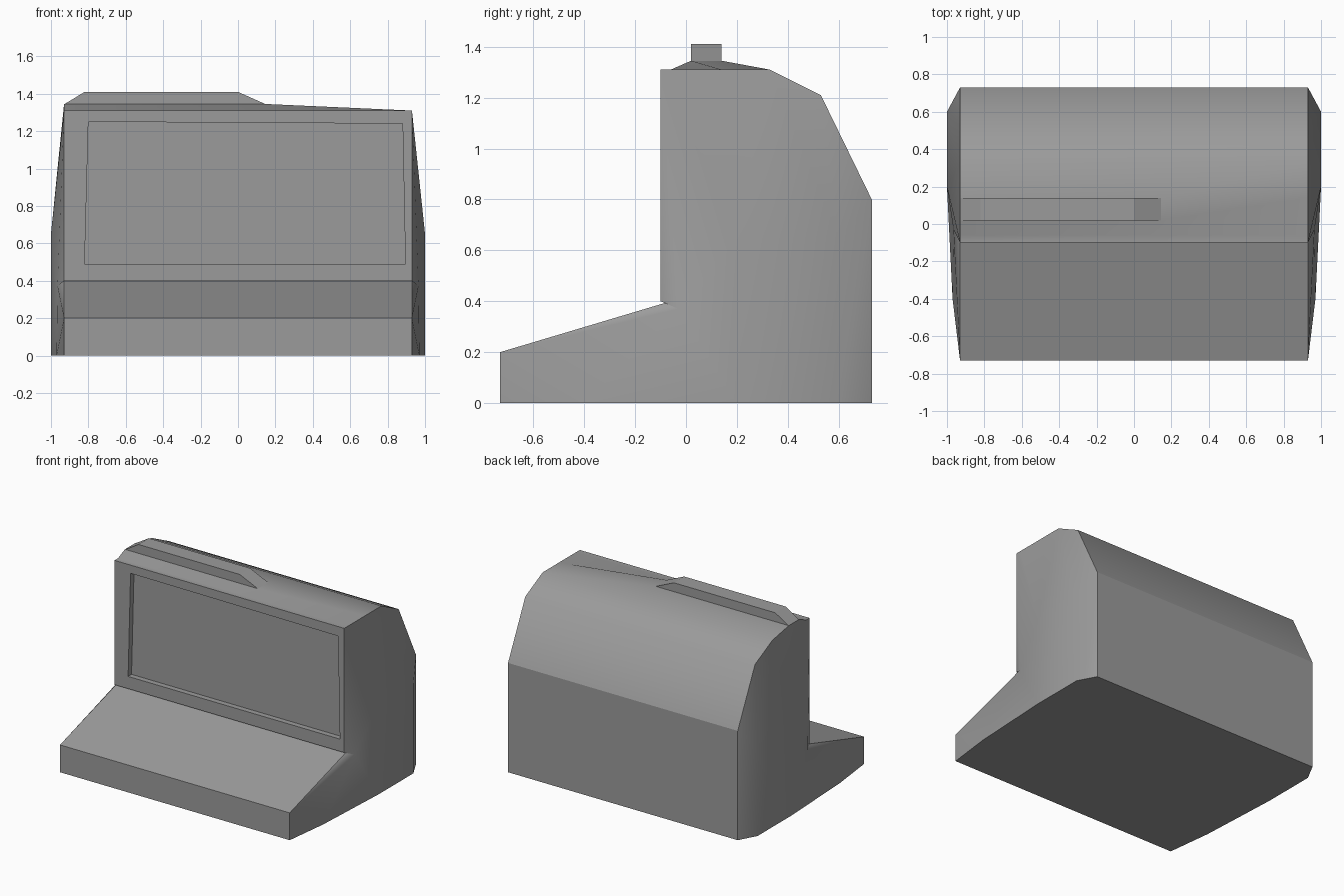
import bpy, bmesh

if "Cube" in bpy.data.objects:
    bpy.data.objects.remove(bpy.data.objects["Cube"])

grey = bpy.data.materials.new("dark_grey")
grey.diffuse_color = (.33, .33, .33, 1)
grey.use_nodes = True
grey.node_tree.nodes["Principled BSDF"].inputs["Base Color"].default_value = grey.diffuse_color


def finish(name, bm, smooth=False):
    bmesh.ops.recalc_face_normals(bm, faces=bm.faces)
    mesh = bpy.data.meshes.new(name)
    bm.to_mesh(mesh)
    bm.free()
    mesh.materials.append(grey)
    ob = bpy.data.objects.new(name, mesh)
    bpy.context.collection.objects.link(ob)
    if smooth:
        bpy.ops.object.select_all(action='DESELECT')
        ob.select_set(True)
        bpy.context.view_layer.objects.active = ob
        bpy.ops.object.shade_smooth_by_angle(angle=0.75)
    return ob


# Terminal casing: side profile (y, z) lofted across three sections
full = [(-.73, 0), (-.73, .2), (-.06, .4), (-.1, .4), (-.1, 1.31), (-.06, 1.31),
        (.02, 1.345), (.14, 1.345), (.33, 1.31), (.53, 1.21), (.73, .8), (.73, 0)]
flat = full[:6] + [(.14, 1.31), (.2, 1.31)] + full[8:]

bm = bmesh.new()
left, mid, right = [[bm.verts.new((x, y, z)) for y, z in prof]
                    for x, prof in ((-.93, full), (.15, full), (.93, flat))]
for a, b in ((left, mid), (mid, right)):
    for i in range(11):
        if i != 3:
            bm.faces.new((a[i], a[i + 1], b[i + 1], b[i]))

# Screen bezel with recessed panel
corners = [(-.82, .49), (-.8, 1.25), (.88, 1.24), (.895, .49)]
rim = [bm.verts.new((x, -.1, z)) for x, z in corners]
deep = [bm.verts.new((x, -.06, z)) for x, z in corners]
bm.faces.new((left[3], left[4], rim[1], rim[0]))
bm.faces.new((left[4], mid[4], right[4], rim[2], rim[1]))
bm.faces.new((right[4], right[3], rim[3], rim[2]))
bm.faces.new((right[3], mid[3], left[3], rim[0], rim[3]))
for i in range(4):
    j = (i + 1) % 4
    bm.faces.new((rim[i], rim[j], deep[j], deep[i]))
bm.faces.new(deep)

# Bulged sides, mirrored left and right
bulge = {'A': (.97, -.4, 0), 'B': (1, .2, 0), 'C': (1, .6, 0),
         'D': (1, .6, .65), 'E': (1, .2, .65), 'F': (.965, -.03, .37)}
side_faces = [(0, 'A', 1), (1, 'A', 'F'), (1, 'F', 2), (2, 'F', 3), (3, 'F', 4),
              (4, 'F', 'E'), ('F', 'A', 'B'), ('F', 'B', 'E'), ('E', 4, 5),
              ('E', 5, 6), ('E', 6, 7), ('E', 7, 8), ('E', 8, 'D'), ('D', 8, 9),
              ('D', 9, 10), ('C', 'D', 10, 11), ('B', 'C', 'D', 'E')]
base = {}
for s, edge in ((-1, left), (1, right)):
    pts = {k: bm.verts.new((s * x, y, z)) for k, (x, y, z) in bulge.items()}
    base[s] = [pts[k] for k in 'ABC']
    pts.update(enumerate(edge))
    for f in side_faces:
        bm.faces.new([pts[k] for k in f])

# Underside
bm.faces.new([left[0], mid[0], right[0]] + base[1] +
             [right[11], mid[11], left[11]] + base[-1][::-1])
casing = finish("terminal_casing", bm, True)

# Hard crease across the back where the curved top begins
verts = casing.data.vertices
for e in casing.data.edges:
    if all(abs(verts[i].co.z - .8) < .001 for i in e.vertices):
        e.use_edge_sharp = True

# Handle ridge on top
bm = bmesh.new()
outline = [(-.93, 1.343), (-.82, 1.41), (0, 1.41), (.15, 1.343)]
front, back = [[bm.verts.new((x, y, z)) for x, z in outline] for y in (.02, .14)]
bm.faces.new(front)
bm.faces.new(back)
for i in range(4):
    j = (i + 1) % 4
    bm.faces.new((front[i], front[j], back[j], back[i]))
finish("top_ridge", bm)
